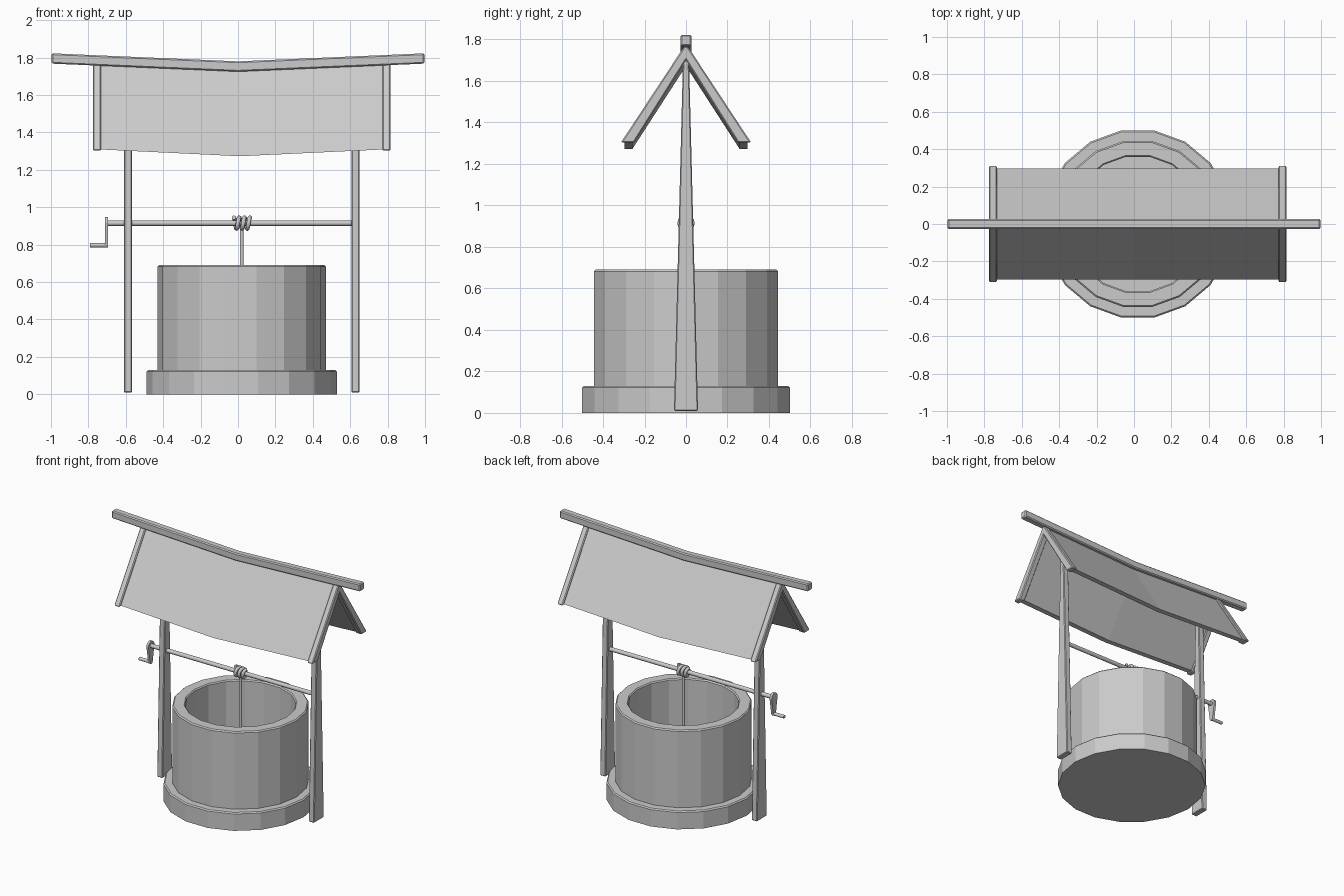
import bpy, bmesh
from math import sin, cos, pi, radians

if "Cube" in bpy.data.objects:
    bpy.data.objects.remove(bpy.data.objects["Cube"])

CX = 0.02  # centre line of well, posts and roof


def finish(name, bm, bevel=0.0, smooth=False):
    bmesh.ops.remove_doubles(bm, verts=bm.verts, dist=1e-5)
    bmesh.ops.recalc_face_normals(bm, faces=bm.faces)
    me = bpy.data.meshes.new(name)
    bm.to_mesh(me)
    bm.free()
    ob = bpy.data.objects.new(name, me)
    bpy.context.collection.objects.link(ob)
    if bevel:
        m = ob.modifiers.new("bevel", 'BEVEL')
        m.width = bevel
        m.segments = 1
        m.limit_method = 'ANGLE'
        m.angle_limit = radians(30)
    if smooth:
        bpy.ops.object.select_all(action='DESELECT')
        ob.select_set(True)
        bpy.context.view_layer.objects.active = ob
        bpy.ops.object.shade_smooth_by_angle(angle=radians(50))
    return ob


def loft(name, rings, **kw):
    """Skin a list of closed cross-sections and cap both ends."""
    bm = bmesh.new()
    vs = [[bm.verts.new(p) for p in r] for r in rings]
    n = len(vs[0])
    for a, b in zip(vs, vs[1:]):
        for i in range(n):
            j = (i + 1) % n
            bm.faces.new((a[i], a[j], b[j], b[i]))
    bm.faces.new(vs[0])
    bm.faces.new(vs[-1])
    return finish(name, bm, **kw)


def extrude_x(name, profile, stations, **kw):
    """Sweep a (y, z) profile along x; each station is (x, z drop)."""
    return loft(name, [[(x, y, z - d) for y, z in profile] for x, d in stations], **kw)


def circle(y, z, r, n=10):
    return [(y + r * cos(2 * pi * i / n), z + r * sin(2 * pi * i / n)) for i in range(n)]


def tube(name, pts, r):
    cu = bpy.data.curves.new(name, 'CURVE')
    cu.dimensions = '3D'
    cu.bevel_depth = r
    cu.bevel_resolution = 2
    cu.use_fill_caps = True
    sp = cu.splines.new('POLY')
    sp.points.add(len(pts) - 1)
    for p, co in zip(sp.points, pts):
        p.co = (*co, 1)
    ob = bpy.data.objects.new(name, cu)
    bpy.context.collection.objects.link(ob)
    return ob


# Stone well: lathed 18-sided wall with a stepped base
prof = [(0.508, 0), (0.508, 0.122), (0.5, 0.13), (0.45, 0.13), (0.45, 0.682),
        (0.442, 0.69), (0.372, 0.69), (0.365, 0.682), (0.365, 0.1)]
loft("well_wall", [[(CX + r * cos(2 * pi * i / 18), r * sin(2 * pi * i / 18), z)
                    for i in range(18)] for r, z in prof])

# Tapered posts
for side, name in ((-1, "left_post"), (1, "right_post")):
    x = CX + side * 0.608
    extrude_x(name, [(-0.058, 0.01), (0.058, 0.01), (0.014, 1.725), (-0.014, 1.725)],
              [(x - 0.022, 0), (x + 0.022, 0)], bevel=0.005)

# Sagging roof panels, one chevron profile
extrude_x("roof_panels", [(-0.296, 1.309), (0, 1.762), (0.296, 1.309),
                          (0.258, 1.309), (0, 1.708), (-0.258, 1.309)],
          [(-0.735, 0), (CX - 0.01, 0.036), (0.775, 0)])

# Gable boards on both ends
for side, name in ((-1, "left_gable_board"), (1, "right_gable_board")):
    x = CX + side * 0.774
    extrude_x(name, [(-0.314, 1.303), (0, 1.78), (0.314, 1.303),
                     (0.25, 1.303), (0, 1.70), (-0.25, 1.303)],
              [(x - 0.022, 0), (x + 0.022, 0)], bevel=0.006)

# Ridge beam
extrude_x("ridge_beam", [(-0.026, 1.768), (0.026, 1.768), (0.026, 1.823), (-0.026, 1.823)],
          [(-0.997, 0), (0, 0.043), (0.997, 0)], bevel=0.007)

# Axle, crank plate and handle
AZ = 0.915
extrude_x("axle", circle(0, AZ, 0.015), [(-0.70, 0), (0.62, 0)], smooth=True)
plate = [(0.034 * cos(a), AZ + 0.034 * sin(a)) for a in [pi * i / 8 for i in range(9)]]
plate += [(0.015 * cos(a), 0.799 + 0.015 * sin(a)) for a in [pi + pi * i / 6 for i in range(7)]]
extrude_x("crank_plate", plate, [(-0.711, 0), (-0.694, 0)])
extrude_x("crank_handle", circle(0, 0.797, 0.012), [(-0.79, 0), (-0.705, 0)], smooth=True)

# Rope coil and hanging rope
turns, steps = 3, 48
tube("rope_coil", [(CX - 0.042 + 0.086 * i / steps,
                    0.03 * sin(2 * pi * turns * i / steps),
                    AZ + 0.03 * cos(2 * pi * turns * i / steps)) for i in range(steps + 1)], 0.0115)
tube("hanging_rope", [(CX, 0, AZ - 0.02), (CX, 0, 0.11)], 0.010)
